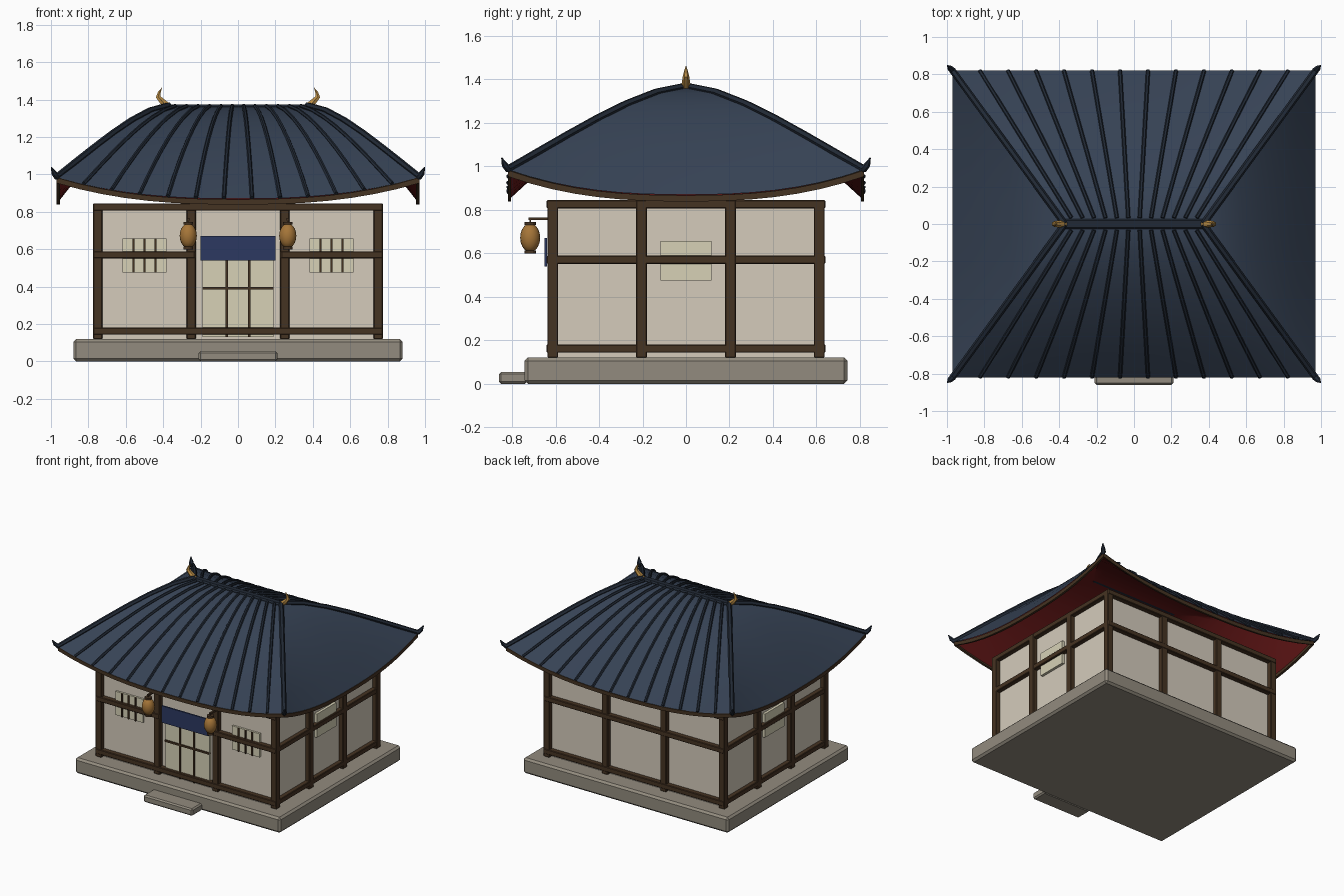
import bpy, bmesh, math
from mathutils import Vector

if "Cube" in bpy.data.objects:
    bpy.data.objects.remove(bpy.data.objects["Cube"])


def mat(name, r, g, b):
    m = bpy.data.materials.new(name)
    m.diffuse_color = (r, g, b, 1)
    m.use_nodes = True
    m.node_tree.nodes["Principled BSDF"].inputs["Base Color"].default_value = m.diffuse_color
    return m


STONE = mat("stone", .29, .26, .21)
PLASTER = mat("plaster", .66, .60, .50)
WOOD = mat("dark_wood", .06, .033, .016)
PAPER = mat("paper", .68, .64, .47)
TILE = mat("blue_tile", .037, .055, .09)
RIB = mat("dark_tile", .015, .022, .035)
RED = mat("red_soffit", .15, .01, .01)
CLOTH = mat("blue_cloth", .025, .04, .12)
GOLD = mat("gold", .5, .27, .06)
AMBER = mat("amber", .38, .18, .04)


def finish(o, name, m):
    o.name = name
    o.data.name = name
    o.data.materials.clear()
    o.data.materials.append(m)
    return o


def box(name, x, y, z, m, bevel=0.0):
    """Box from (min, max) pairs."""
    bpy.ops.mesh.primitive_cube_add(size=1, location=[(a + b) / 2 for a, b in (x, y, z)])
    o = finish(bpy.context.object, name, m)
    o.scale = [b - a for a, b in (x, y, z)]
    bpy.ops.object.transform_apply(location=False, rotation=False, scale=True)
    if bevel:
        b = o.modifiers.new("bevel", 'BEVEL')
        b.width, b.segments = bevel, 1
    return o


def tube(name, paths, radius, m):
    """Tubes along point lists; each point is (vector, radius factor)."""
    c = bpy.data.curves.new(name, 'CURVE')
    c.dimensions = '3D'
    c.bevel_depth, c.bevel_resolution, c.use_fill_caps = radius, 1, True
    for path in paths:
        s = c.splines.new('POLY')
        s.points.add(len(path) - 1)
        for p, (v, r) in zip(s.points, path):
            p.co, p.radius = (*v, 1), r
    o = bpy.data.objects.new(name, c)
    bpy.context.collection.objects.link(o)
    bpy.ops.object.select_all(action='DESELECT')
    o.select_set(True)
    bpy.context.view_layer.objects.active = o
    bpy.ops.object.convert(target='MESH')
    finish(bpy.context.object, name, m)
    bpy.ops.object.shade_smooth_by_angle(angle=math.radians(50))


def mesh(name, bm, m, angle=30):
    me = bpy.data.meshes.new(name)
    bm.to_mesh(me)
    bm.free()
    o = bpy.data.objects.new(name, me)
    bpy.context.collection.objects.link(o)
    finish(o, name, m)
    bpy.ops.object.select_all(action='DESELECT')
    o.select_set(True)
    bpy.context.view_layer.objects.active = o
    bpy.ops.object.shade_smooth_by_angle(angle=math.radians(angle))
    return o


# stone base and step
box("stone_base", (-.88, .88), (-.743, .743), (0, .12), STONE, .015)
box("front_step", (-.21, .21), (-.86, -.73), (0, .055), STONE, .01)

# plaster walls
box("walls", (-.74, .74), (-.603, .603), (.12, .835), PLASTER)

# timber frame
for x in (-.75, -.25, .25, .75):
    for y in (-.613, .613):
        box("post", (x - .025, x + .025), (y - .025, y + .025), (.12, .845), WOOD, .004)
for x in (-.75, .75):
    for y in (-.205, .205):
        box("side_post", (x - .025, x + .025), (y - .025, y + .025), (.12, .845), WOOD, .004)
for z in (.162, .57, .826):
    for s in (-1, 1):
        y, x = s * .615, s * .752
        if s < 0 and z == .57:     # front middle rail stops at the doorway
            for a, b in ((-.773, -.23), (.23, .773)):
                box("front_rail", (a, b), (y - .026, y + .026), (z - .019, z + .019), WOOD, .004)
        else:
            box("long_rail", (-.773, .773), (y - .026, y + .026), (z - .019, z + .019), WOOD, .004)
        box("side_rail", (x - .022, x + .022), (-.641, .641), (z - .019, z + .019), WOOD, .004)

# windows with bars at the front, plain at the sides
for s in (-1, 1):
    cx = s * .5
    box("front_window", (cx - .118, cx + .118), (-.618, -.595), (.475, .657), PAPER)
    for d in (-.058, 0, .058):
        box("window_bar", (cx + d - .005, cx + d + .005), (-.628, -.61), (.475, .657), WOOD)
    xs = sorted((s * .735, s * .76))
    box("side_window", xs, (-.118, .118), (.475, .657), PAPER)

# sliding door with lattice and cloth curtain
box("door", (-.19, .19), (-.618, -.595), (.13, .6), PAPER)
for x in (-.06, .06):
    box("door_bar", (x - .006, x + .006), (-.627, -.61), (.13, .6), WOOD)
box("door_crossbar", (-.19, .19), (-.627, -.61), (.384, .398), WOOD)
box("door_curtain", (-.2, .2), (-.652, -.64), (.54, .67), CLOTH)

# hanging lanterns
for s in (-1, 1):
    x, y = s * .266, -.717
    bpy.ops.mesh.primitive_uv_sphere_add(segments=16, ring_count=10, radius=1, location=(x, y, .672))
    o = finish(bpy.context.object, "lantern", AMBER)
    o.scale = (.046, .046, .066)
    bpy.ops.object.shade_smooth()
    for z in (.607, .738):
        bpy.ops.mesh.primitive_cylinder_add(vertices=12, radius=.026, depth=.014, location=(x, y, z))
        finish(bpy.context.object, "lantern_cap", WOOD)
    box("lantern_arm", (x - .007, x + .007), (-.725, -.62), (.753, .766), WOOD)
    box("lantern_hook", (x - .004, x + .004), (y - .004, y + .004), (.74, .76), WOOD)

# curved hip roof: t runs along an eave (-1..1), s from ridge (0) to eave (1)
NS, NT = 6, 16


def roof(side, t, s, dz=0.0):
    z = 1.365 - .495 * s ** 1.6 + .115 * abs(t) ** 2.5 * s ** 3 + dz
    w, d = .37 + .6 * s, .82 * s
    return Vector([(t * w, -d, z), (w, t * d, z), (-t * w, d, z), (-w, -t * d, z)][side])


def roof_sheet(name, dz, m):
    bm = bmesh.new()
    for side in range(4):
        g = [[bm.verts.new(roof(side, 2 * i / NT - 1, j / NS, dz)) for i in range(NT + 1)]
             for j in range(NS + 1)]
        for j in range(NS):
            for i in range(NT):
                bm.faces.new((g[j][i], g[j + 1][i], g[j + 1][i + 1], g[j][i + 1]))
    bmesh.ops.remove_doubles(bm, verts=bm.verts, dist=1e-4)
    if dz < 0:
        bmesh.ops.reverse_faces(bm, faces=bm.faces)
    mesh(name, bm, m)


roof_sheet("roof_tiles", 0, TILE)
roof_sheet("roof_soffit", -.028, RED)

# eave board closing the roof edge
bm = bmesh.new()
rim = [roof(k, 2 * i / NT - 1, 1) for k in range(4) for i in range(NT)]
loops = []
for grow, dz in ((1, -.003), (1, -.031), (.982, -.031), (.982, -.003)):
    loops.append([bm.verts.new((p.x * grow, p.y * grow, p.z + dz)) for p in rim])
for a in range(4):
    A, B = loops[a], loops[(a + 1) % 4]
    for i in range(len(rim)):
        k = (i + 1) % len(rim)
        bm.faces.new((A[i], B[i], B[k], A[k]))
bmesh.ops.recalc_face_normals(bm, faces=bm.faces)
mesh("eave_board", bm, WOOD)

# tile ribs on the front and back slopes
ribs = [[(roof(side, (i / 11 * 2 - 1) * .85, .04 + .96 * j / 8, .004), 1) for j in range(9)]
        for side in (0, 2) for i in range(12)]
tube("tile_ribs", ribs, .011, RIB)

# hip ridges sweeping up into horns at the corners
hips = []
for side in range(4):
    path = [(roof(side, 1, j / NS, .004), 1) for j in range(NS + 1)]
    e = path[-1][0]
    sx, sy = math.copysign(1, e.x), math.copysign(1, e.y)
    path.append((e + Vector((sx * .015, sy * .015, .02)), .8))
    path.append((e + Vector((sx * .028, sy * .028, .05)), .15))
    hips.append(path)
tube("hip_ridges", hips, .018, RIB)

# top ridge and gold ridge horns
box("top_ridge", (-.38, .38), (-.028, .028), (1.335, 1.373), RIB, .01)
horns = [[(Vector((s * x, 0, z)), r) for x, z, r in
          ((.365, 1.355, 1), (.395, 1.38, .95), (.427, 1.415, .7), (.42, 1.44, .4), (.407, 1.464, .03))]
         for s in (-1, 1)]
tube("gold_ridge_horns", horns, .021, GOLD)
